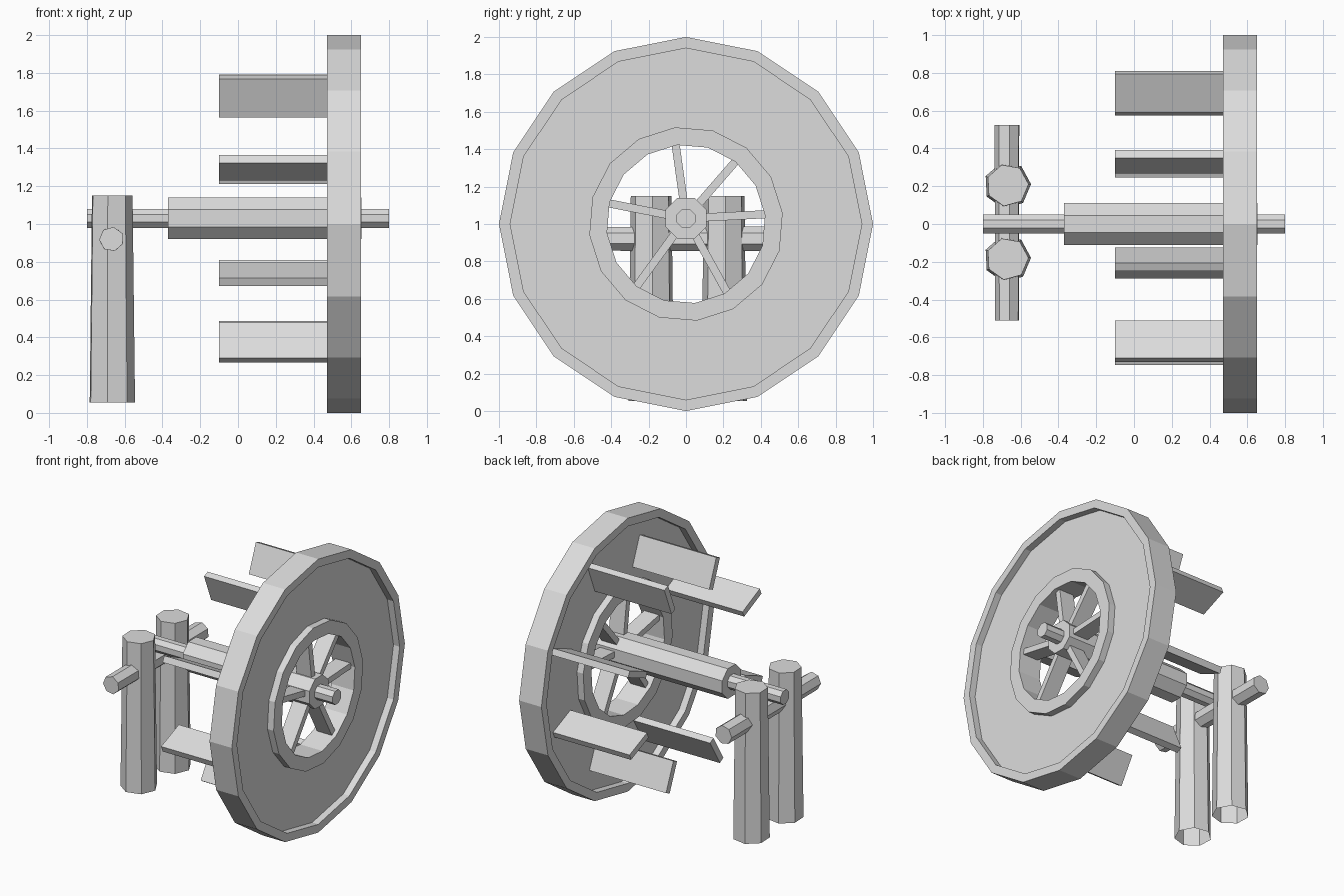
import bpy, bmesh
from math import cos, sin, pi, radians
from mathutils import Matrix, Vector

if "Cube" in bpy.data.objects:
    bpy.data.objects.remove(bpy.data.objects["Cube"], do_unlink=True)

GREY = bpy.data.materials.new("plain_grey")
GREY.use_nodes = True
GREY.diffuse_color = (0.72, 0.72, 0.72, 1)
GREY.node_tree.nodes["Principled BSDF"].inputs["Base Color"].default_value = (0.72, 0.72, 0.72, 1)


def finish(name, bm):
    mesh = bpy.data.meshes.new(name)
    bm.to_mesh(mesh)
    bm.free()
    mesh.materials.append(GREY)
    obj = bpy.data.objects.new(name, mesh)
    bpy.context.collection.objects.link(obj)
    return obj


def prism(name, start, end, r_start, r_end, sides, turn=0.0, open_start=False):
    """Faceted pole between two points, optionally open at its start."""
    start, end = Vector(start), Vector(end)
    axis = end - start
    bm = bmesh.new()
    bmesh.ops.create_cone(bm, cap_ends=True, segments=sides, radius1=r_start,
                          radius2=r_end, depth=axis.length,
                          matrix=Matrix.Rotation(turn, 4, "Z"))
    bm.normal_update()
    if open_start:
        caps = [f for f in bm.faces if f.normal.z < -0.9]
        bmesh.ops.delete(bm, geom=caps, context="FACES_ONLY")
    spin = axis.to_track_quat("Z", "Y").to_matrix().to_4x4()
    bm.transform(Matrix.Translation((start + end) / 2) @ spin)
    return finish(name, bm)


def hoop(name, x0, x1, r_in, r_out, sides=16, turn=0.0, z=1.0):
    """Faceted ring of rectangular section around the x axis."""
    bm = bmesh.new()
    section = [(x0, r_in), (x1, r_in), (x1, r_out), (x0, r_out)]
    rings = []
    for i in range(sides):
        a = turn + 2 * pi * i / sides
        rings.append([bm.verts.new((x, r * cos(a), z + r * sin(a))) for x, r in section])
    for i in range(sides):
        a, b = rings[i], rings[(i + 1) % sides]
        for j in range(4):
            k = (j + 1) % 4
            bm.faces.new((a[j], a[k], b[k], b[j]))
    bmesh.ops.recalc_face_normals(bm, faces=bm.faces)
    return finish(name, bm)


def board(name, x0, x1, offset, length, thick, angle, y, z):
    """Board along x, tilted about (y, z) and pushed out along its tilt."""
    bm = bmesh.new()
    bmesh.ops.create_cube(bm, size=1)
    bm.transform(Matrix.Translation((0, y, z))
                 @ Matrix.Rotation(radians(angle), 4, "X")
                 @ Matrix.Translation(((x0 + x1) / 2, offset, 0))
                 @ Matrix.Diagonal((x1 - x0, length, thick, 1)))
    return finish(name, bm)


# Wheel: raised rim, recessed disc, raised collar round the opening
hoop("wheel_rim", 0.47, 0.65, 0.94, 1.0)
hoop("wheel_disc", 0.52, 0.60, 0.51, 0.945)
hoop("wheel_collar", 0.47, 0.65, 0.425, 0.52, turn=radians(6.5))

# Unevenly spaced spokes
for i, deg in enumerate((98, 49, 3, -61, 234, 169)):
    board(f"spoke_{i + 1}", 0.50, 0.62, 0.26, 0.40, 0.043, deg, 0, 1.03)

# Paddles, set slightly unevenly: y, z, tilt
PADDLES = [(0.70, 1.275, 22), (0.33, 1.68, 68), (-0.187, 1.675, 112), (-0.62, 1.297, 155),
           (-0.635, 0.733, 202), (-0.212, 0.372, 239), (0.31, 0.376, 293), (0.685, 0.745, 337)]
for i, (y, z, tilt) in enumerate(PADDLES):
    board(f"paddle_{i + 1}", -0.10, 0.53, 0, 0.22, 0.046, tilt, y, z)

# Axle and thicker barrel
prism("axle", (-0.8, 0, 1.03), (0.8, 0, 1.03), 0.054, 0.054, 8, pi / 8)
prism("barrel", (-0.37, 0, 1.03), (0.655, 0, 1.03), 0.119, 0.119, 8, pi / 8)

# Support posts, open underneath, and the crossbar through them
for name, y in (("front_post", -0.185), ("back_post", 0.205)):
    prism(name, (-0.67, y, 0.055), (-0.67, y, 1.15), 0.125, 0.112, 7, radians(-10), True)
prism("crossbar", (-0.67, -0.51, 0.92), (-0.67, 0.525, 0.92), 0.065, 0.068, 7, radians(10))
